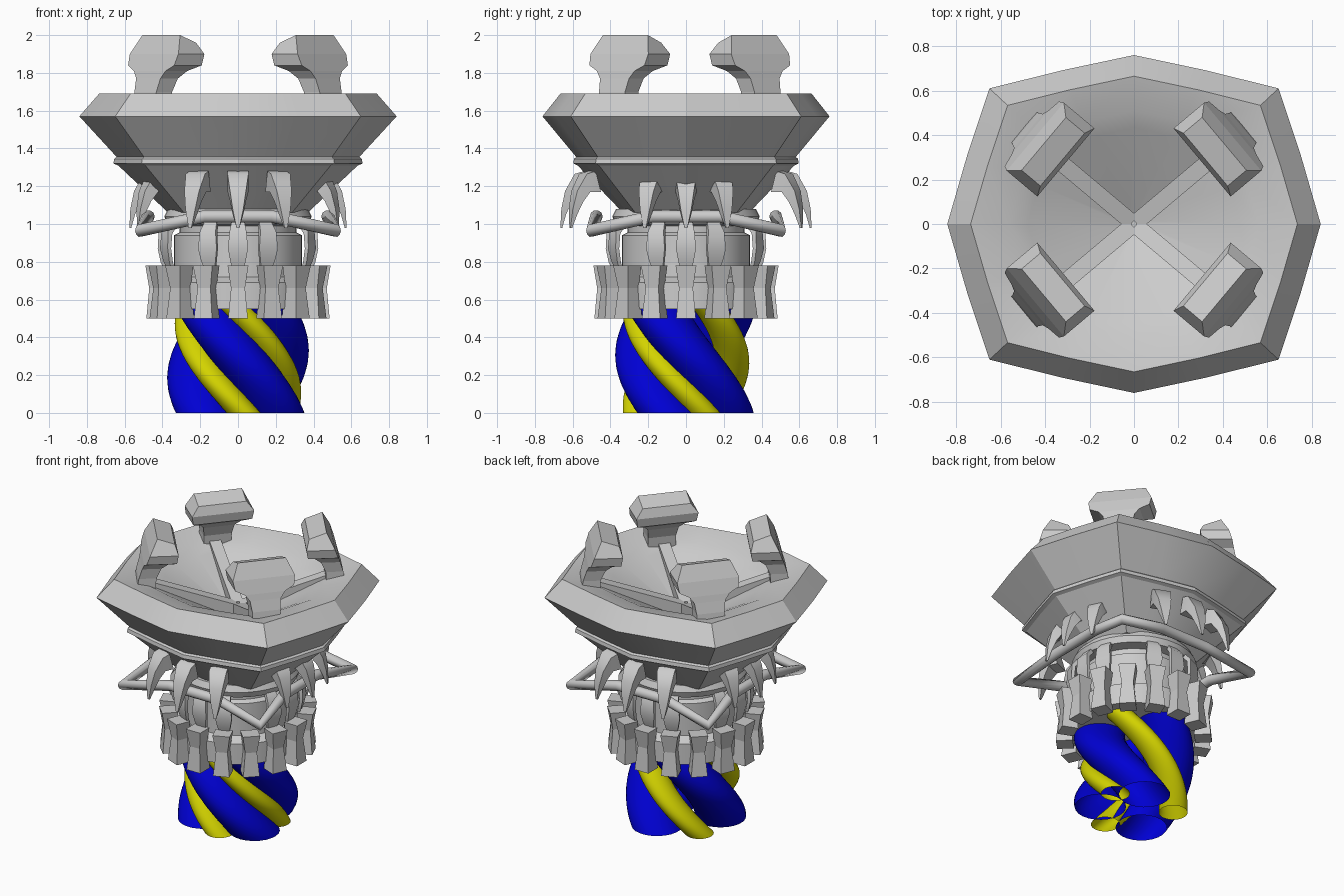
import bpy, bmesh, math
from math import sin, cos, pi, radians

if "Cube" in bpy.data.objects:
    bpy.data.objects.remove(bpy.data.objects["Cube"])


def material(name, rgb):
    m = bpy.data.materials.new(name)
    m.use_nodes = True
    m.diffuse_color = (*rgb, 1)
    bsdf = next(n for n in m.node_tree.nodes if n.type == "BSDF_PRINCIPLED")
    bsdf.inputs["Base Color"].default_value = (*rgb, 1)
    return m


grey = material("light grey", (0.6, 0.6, 0.6))
blue = material("cable blue", (0, 0, 0.65))
yellow = material("cable yellow", (0.65, 0.65, 0))


def add_loft(bm, rings, caps=True):
    """Skin a stack of equal rings and optionally close both ends."""
    loops = [[bm.verts.new(p) for p in ring] for ring in rings]
    n = len(loops[0])
    for a, b in zip(loops, loops[1:]):
        for i in range(n):
            j = (i + 1) % n
            bm.faces.new((a[i], a[j], b[j], b[i]))
    if caps:
        bm.faces.new(loops[0])
        bm.faces.new(loops[-1])


def finish(bm, name, mat, smooth=None):
    bmesh.ops.recalc_face_normals(bm, faces=bm.faces)
    mesh = bpy.data.meshes.new(name)
    bm.to_mesh(mesh)
    bm.free()
    mesh.materials.append(mat)
    ob = bpy.data.objects.new(name, mesh)
    bpy.context.scene.collection.objects.link(ob)
    if smooth:
        bpy.ops.object.select_all(action="DESELECT")
        ob.select_set(True)
        bpy.context.view_layer.objects.active = ob
        bpy.ops.object.shade_smooth_by_angle(angle=radians(smooth))
    return ob


def radial(name, angles, sections, push=0.0, smooth=None):
    """Copies of one four-sided part around z.
    Section: inner radius, inner z, outer radius, outer z, half width."""
    bm = bmesh.new()
    for a in angles:
        c, s = cos(a), sin(a)
        shift = push if abs(s) > 0.7 else 0
        rings = []
        for ri, zi, ro, zo, w in sections:
            pts = [(ri, -w, zi), (ro, -w, zo), (ro, w, zo), (ri, w, zi)]
            rings.append([((r + shift) * c - t * s, (r + shift) * s + t * c, z)
                          for r, t, z in pts])
        add_loft(bm, rings)
    return finish(bm, name, grey, smooth)


def circle(r, z, n=40):
    return [(r * cos(2 * pi * i / n), r * sin(2 * pi * i / n), z) for i in range(n)]


# Round neck with base band, groove and collar
bm = bmesh.new()
profile = [(0.40, 0.55), (0.40, 0.69), (0.34, 0.72), (0.34, 0.94), (0.31, 0.955),
           (0.31, 0.99), (0.375, 1.0), (0.39, 1.04), (0.37, 1.08)]
add_loft(bm, [circle(r, z) for r, z in profile])
finish(bm, "neck", grey, 35)

# Eight-cornered bowl with a bead, an inset rim and a sunken floor
corners = [(0.84, 0), (0.65, 0.61), (0, 0.76), (-0.65, 0.61),
           (-0.84, 0), (-0.65, -0.61), (0, -0.76), (0.65, -0.61)]
outline = []
for (x, y), (u, v) in zip(corners, corners[1:] + corners[:1]):
    outline += [(x, y), ((x + u) * 0.504, (y + v) * 0.504)]
bowl_profile = [(0.44, 1.06), (0.755, 1.31), (0.785, 1.32), (0.78, 1.345), (0.765, 1.355),
                (1.0, 1.57), (0.875, 1.69), (0.67, 1.65), (0.57, 1.61), (0.05, 1.39)]
bm = bmesh.new()
add_loft(bm, [[(x * s, y * s, z) for x, y in outline] for s, z in bowl_profile])
finish(bm, "bowl", grey, 20)

# Four hammer-headed pylons leaning inward, joined by floor beams
diagonals = [radians(k) for k in (40, 140, 220, 320)]
pylons = radial("pylons", diagonals, [
    (0.54, 1.52, 0.67, 1.52, 0.09), (0.53, 1.70, 0.64, 1.70, 0.09),
    (0.50, 1.77, 0.62, 1.77, 0.10), (0.46, 1.81, 0.61, 1.81, 0.13),
    (0.41, 1.84, 0.60, 1.84, 0.19), (0.40, 1.90, 0.58, 1.90, 0.20),
    (0.42, 1.96, 0.53, 2.0, 0.155)])
pylons.location.y = 0.02
radial("floor_beams", diagonals,
       [(0.01, 1.36, 0.01, 1.48, 0.037), (0.58, 1.55, 0.58, 1.67, 0.037)])

# Waisted teeth around the base
radial("base_teeth", [i * pi / 8 for i in range(16)],
       [(0.38, 0.50, 0.485, 0.50, 0.052), (0.39, 0.66, 0.47, 0.66, 0.037),
        (0.39, 0.78, 0.49, 0.78, 0.055)])

# Three hanging claws and three braces on each side
claw_angles = [i * pi / 8 for i in range(16) if i % 4 != 2]
radial("hanging_claws", claw_angles,
       [(0.42, 1.17, 0.45, 1.28, 0.055), (0.48, 1.17, 0.50, 1.265, 0.055),
        (0.515, 1.12, 0.55, 1.175, 0.042), (0.545, 1.05, 0.57, 1.08, 0.028),
        (0.565, 0.98, 0.575, 0.98, 0.008)], 0.09, 50)
radial("neck_braces", claw_angles,
       [(0.36, 0.99, 0.38, 1.01, 0.035), (0.395, 0.95, 0.42, 0.96, 0.045),
        (0.405, 0.87, 0.425, 0.87, 0.053), (0.39, 0.80, 0.41, 0.80, 0.04),
        (0.35, 0.69, 0.365, 0.69, 0.01)], 0, 50)

# Bent tubular guard rail, dipping at its four corners
path = []
for sx, sy in ((1, 1), (-1, 1), (-1, -1), (1, -1)):
    quarter = [(0.475 * sx, 0.18 * sy, 1.04), (0.52 * sx, 0.505 * sy, 0.965),
               (0.18 * sx, 0.475 * sy, 1.04)]
    path += quarter if sx * sy > 0 else quarter[::-1]
curve = bpy.data.curves.new("guard_rail", "CURVE")
curve.dimensions = "3D"
curve.bevel_depth = 0.034
curve.bevel_resolution = 3
spline = curve.splines.new("POLY")
spline.points.add(len(path) - 1)
for point, co in zip(spline.points, path):
    point.co = (*co, 1)
spline.use_cyclic_u = True
curve.materials.append(grey)
bpy.context.scene.collection.objects.link(bpy.data.objects.new("guard_rail", curve))


# Twisted open-ended cables, unevenly spaced
def cables(name, starts, helix, radius, mat):
    bm = bmesh.new()
    for start in starts:
        rings = []
        for step in range(25):
            z = 0.57 * step / 24
            a = radians(start) - 3.6 * z
            rings.append([((helix + x) * cos(a) - y * sin(a),
                           (helix + x) * sin(a) + y * cos(a), z)
                          for x, y, _ in circle(radius, 0, 24)])
        add_loft(bm, rings, caps=False)
    finish(bm, name, mat, 40)


cables("thick_cables", (-27, 68, 218), 0.215, 0.16, blue)
cables("thin_cables", (-83, 22, 145), 0.245, 0.09, yellow)
